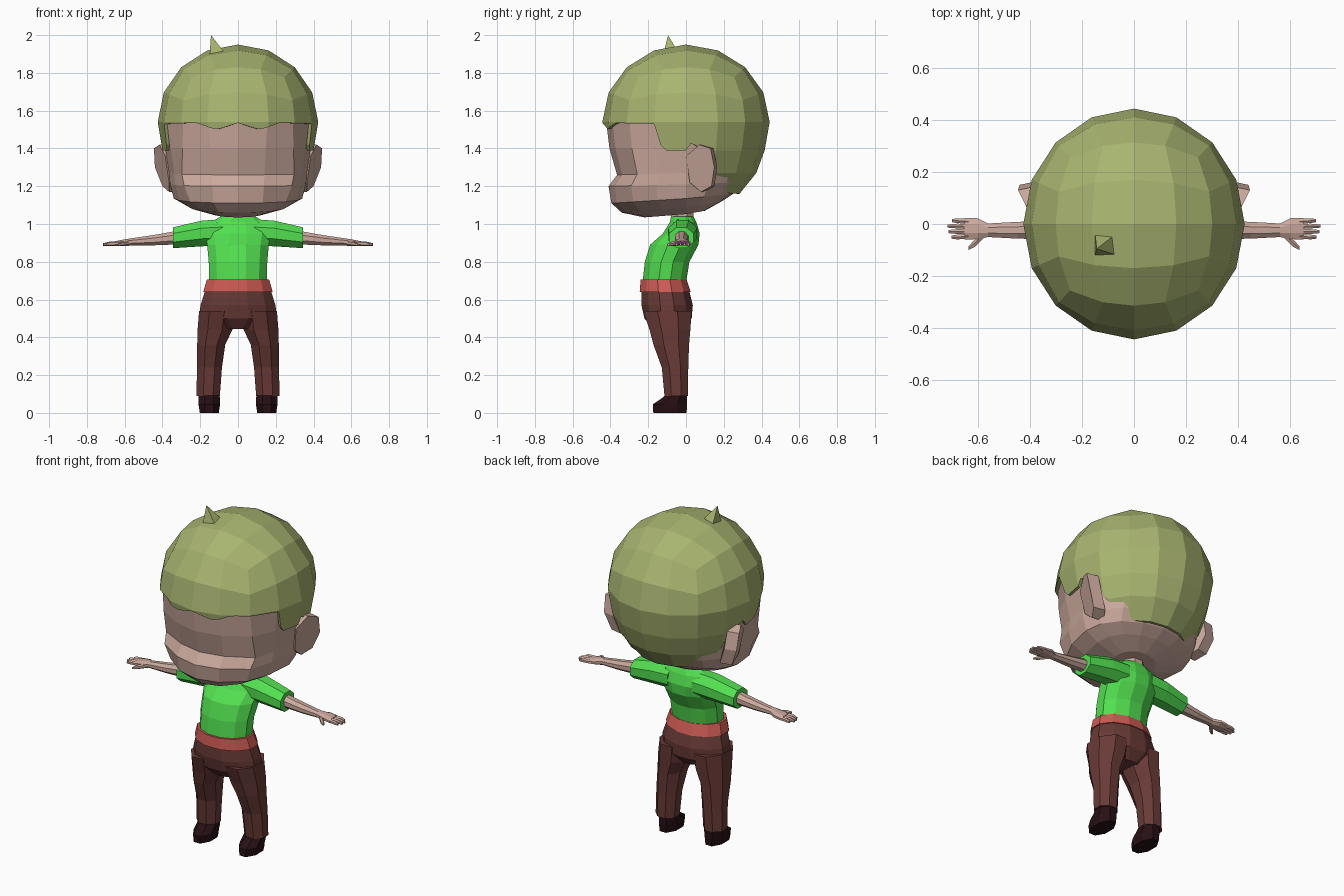
import bpy, bmesh, math
from math import sin, cos, tan, pi, radians
from mathutils import Vector

if "Cube" in bpy.data.objects:
    bpy.data.objects.remove(bpy.data.objects["Cube"])


def material(name, rgb):
    m = bpy.data.materials.new(name)
    m.diffuse_color = (*rgb, 1)
    m.use_nodes = True
    m.node_tree.nodes["Principled BSDF"].inputs["Base Color"].default_value = m.diffuse_color
    return m


SKIN = material("skin", (0.60, 0.40, 0.34))
HAIR = material("olive_hair", (0.39, 0.456, 0.162))
GREEN = material("green_cloth", (0.085, 0.74, 0.08))
RED = material("red_cloth", (0.63, 0.105, 0.09))
BROWN = material("brown_cloth", (0.14, 0.043, 0.038))
DARK = material("dark_leather", (0.02, 0.005, 0.007))


def finish(name, bm, mat, weld=0.0005):
    bmesh.ops.remove_doubles(bm, verts=bm.verts, dist=weld)
    bmesh.ops.recalc_face_normals(bm, faces=bm.faces)
    me = bpy.data.meshes.new(name)
    bm.to_mesh(me)
    bm.free()
    me.materials.append(mat)
    ob = bpy.data.objects.new(name, me)
    bpy.context.collection.objects.link(ob)
    return ob


def add_loft(bm, rings, caps=True):
    """Skin a list of equal closed rings."""
    vs = [[bm.verts.new(p) for p in r] for r in rings]
    n = len(vs[0])
    for a, b in zip(vs, vs[1:]):
        for i in range(n):
            j = (i + 1) % n
            bm.faces.new((a[i], a[j], b[j], b[i]))
    if caps:
        bm.faces.new(vs[0])
        bm.faces.new(vs[-1])


def loft(name, rings, mat):
    bm = bmesh.new()
    add_loft(bm, rings)
    return finish(name, bm, mat)


def polygon(n, ru, rv):
    """Flat-sided n-gon reaching exactly ru and rv."""
    k = cos(pi / n)
    return [(ru * cos(2 * pi * (i + .5) / n) / k, rv * sin(2 * pi * (i + .5) / n) / k)
            for i in range(n)]


def flat_ring(z, x, y, rx, ry, n=12):
    return [(x + u, y + v, z) for u, v in polygon(n, rx, ry)]


def side_ring(x, y, z, ry, rz, n=8):
    return [(x, y + u, z + v) for u, v in polygon(n, ry, rz)]


def flip(rings, s):
    return [[(s * x, y, z) for x, y, z in r] for r in rings]


def lerp_keys(keys, t):
    for (a, va), (b, vb) in zip(keys, keys[1:]):
        if t <= b:
            return va + (vb - va) * max(0, t - a) / (b - a)
    return keys[-1][1]


# Head: front z, back z, half width, front y, back y, face corner widening
head_rows = [(1.56, 1.56, .41, .425, .42, 1), (1.40, 1.40, .385, .405, .38, 1.08),
             (1.26, 1.28, .365, .365, .33, 1.15), (1.20, 1.22, .36, .41, .30, 1.12),
             (1.11, 1.16, .34, .395, .25, 1.05), (1.06, 1.12, .26, .34, .19, 1),
             (1.035, 1.07, .13, .22, .10, 1)]
rings = []
for zf, zb, sx, yf, yb, corner in head_rows:
    ring = []
    for i in range(16):
        a = i * pi / 8
        x, y = sx * sin(a), -cos(a) * (yf if cos(a) > 0 else yb)
        if i in (2, 14):
            x *= corner
        ring.append((x, y, zf + (zb - zf) * (1 - cos(a)) / 2))
    rings.append(ring)
loft("head", rings, SKIN)
loft("neck", [flat_ring(z, 0, -.02, .065, .06, 8) for z in (1.0, 1.09)], SKIN)

# Hair: rounded-cube dome above the middle
RX, RY, RZ, ZC = .425, .443, .41, 1.54
bm = bmesh.new()
t = [tan(radians(22.5 * i)) for i in range(-2, 3)]


def dome_quad(points):
    out = []
    for p in points:
        d = Vector(p).normalized()
        out.append(bm.verts.new((d.x * RX, d.y * RY, ZC + d.z * RZ)))
    bm.faces.new(out)


for i in range(4):
    for j in range(4):
        cell = [(t[i], t[j]), (t[i + 1], t[j]), (t[i + 1], t[j + 1]), (t[i], t[j + 1])]
        dome_quad([(u, v, 1) for u, v in cell])
        if j >= 2:
            for f in (lambda u, v: (u, -1, v), lambda u, v: (u, 1, v),
                      lambda u, v: (1, u, v), lambda u, v: (-1, u, v)):
                dome_quad([f(u, v) for u, v in cell])

# Hair skirt: hangs from the dome to a hairline given by angle from the front
hairline = [(0, 1.535), (8, 1.517), (16, 1.50), (24, 1.517), (31, 1.535), (67.5, 1.53),
            (70, 1.43), (75, 1.39), (90, 1.39), (94, 1.43), (101, 1.40), (107, 1.39),
            (112, 1.30), (116, 1.22), (120, 1.165), (180, 1.16)]
shrink = [(0, 1), (.15, .94), (.27, .84), (.38, .64)]
SUB = 6
rows = [[] for _ in range(5)]
for k in range(16 * SUB):
    a0, f = (k // SUB) * pi / 8, (k % SUB) / SUB
    a1 = a0 + pi / 8
    x = RX * (sin(a0) * (1 - f) + sin(a1) * f)
    y = -RY * (cos(a0) * (1 - f) + cos(a1) * f)
    deg = k * 22.5 / SUB
    edge = lerp_keys(hairline, min(deg, 360 - deg))
    for r, level in enumerate((1.54, 1.39, 1.27, 1.16, 1.16)):
        z = max(level, edge)
        s = lerp_keys(shrink, ZC - z) * (.95 if r == 4 else 1)
        rows[r].append((x * s, y * s, z))
add_loft(bm, rows, caps=False)
finish("hair", bm, HAIR)

# Hair tuft
bm = bmesh.new()
base = [bm.verts.new(p) for p in ((-.15, -.12, 1.90), (-.065, -.12, 1.90),
                                  (-.065, -.035, 1.90), (-.15, -.035, 1.90))]
tip = bm.verts.new((-.143, -.095, 2.0))
bm.faces.new(base)
for i in range(4):
    bm.faces.new((base[i], base[(i + 1) % 4], tip))
finish("hair_tuft", bm, HAIR)

# Shirt body
loft("shirt", [flat_ring(z, 0, y, rx, ry) for z, y, rx, ry in (
    (.69, -.115, .152, .115), (.80, -.10, .155, .118), (.89, -.062, .163, .128),
    (.95, -.025, .175, .097), (1.01, -.015, .145, .07), (1.04, -.02, .09, .06))], GREEN)

# Shirt hem
loft("waistband", [flat_ring(.705, 0, -.118, .165, .122),
                   flat_ring(.64, 0, -.11, .184, .135)], RED)

# Trouser seat
loft("trouser_seat", [flat_ring(z, 0, y, rx, ry) for z, y, rx, ry in (
    (.655, -.11, .172, .125), (.57, -.10, .198, .136), (.50, -.095, .208, .125),
    (.445, -.095, .09, .08))], BROWN)

for side, s in (("right", -1), ("left", 1)):
    # Ear: flared plate
    rim = [(.385, .0, 1.36), (.415, .07, 1.42), (.445, .13, 1.40), (.44, .15, 1.30),
           (.40, .135, 1.20), (.365, .08, 1.17), (.365, .02, 1.22)]
    back = [(x - .07, y + .015, z) for x, y, z in rim]
    loft(side + "_ear", flip([rim, back], s), SKIN)

    # Sleeve
    loft(side + "_sleeve", flip([side_ring(*r) for r in (
        (.08, -.015, .955, .075, .07), (.19, -.018, .95, .077, .068),
        (.345, -.024, .927, .065, .055))], s), GREEN)

    # Arm and palm
    loft(side + "_arm", flip([side_ring(*r) for r in (
        (.32, -.023, .928, .036, .036), (.45, -.024, .914, .032, .027),
        (.56, -.024, .906, .026, .019), (.60, -.018, .902, .040, .017),
        (.65, -.018, .896, .042, .013))], s), SKIN)

    # Fingers
    for i, (y, end) in enumerate(((.013, .698), (-.008, .715), (-.029, .713), (-.050, .70))):
        loft(f"{side}_finger_{i + 1}", flip([
            side_ring(.635, y * .9 - .002, .897, .010, .011, 6),
            side_ring(.68, y, .895, .009, .010, 6),
            side_ring(end, y, .891, .006, .006, 6)], s), SKIN)

    # Thumb
    loft(side + "_thumb", flip([
        side_ring(.575, -.035, .90, .016, .013, 6), side_ring(.61, -.072, .895, .015, .011, 6),
        side_ring(.635, -.093, .89, .007, .006, 6)], s), SKIN)

    # Trouser leg
    loft(side + "_trouser_leg", flip([flat_ring(*r, 8) for r in (
        (.54, .112, -.098, .094, .128), (.44, .122, -.085, .092, .108),
        (.36, .142, -.078, .074, .094), (.24, .151, -.058, .066, .07),
        (.09, .158, -.052, .062, .062))], s), BROWN)

    # Shoe
    loft(side + "_shoe", flip([flat_ring(*r, 8) for r in (
        (0, .152, -.085, .050, .088), (.045, .152, -.085, .057, .091),
        (.075, .152, -.063, .057, .068), (.10, .154, -.05, .055, .055))], s), DARK)
